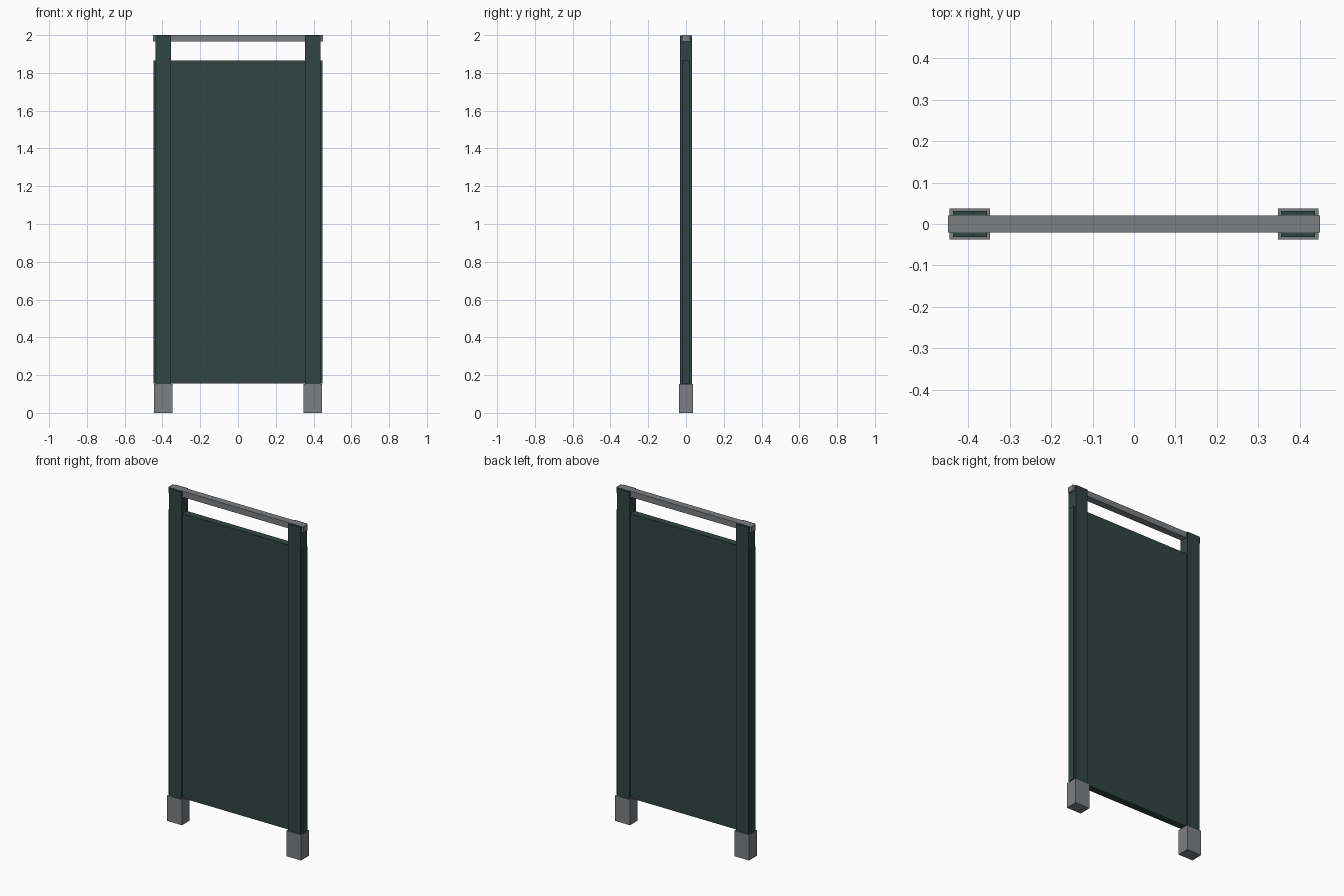
import bpy
import bmesh

if "Cube" in bpy.data.objects:
    bpy.data.objects.remove(bpy.data.objects["Cube"])


def material(name, rgb):
    m = bpy.data.materials.new(name)
    m.diffuse_color = (*rgb, 1.0)
    m.use_nodes = True
    m.node_tree.nodes["Principled BSDF"].inputs["Base Color"].default_value = m.diffuse_color
    return m


green = material("dark green", (0.030, 0.060, 0.053))
grey = material("metal grey", (0.200, 0.210, 0.220))


def box(name, x, y, z, mat):
    """Box from (min, max) ranges on each axis."""
    bm = bmesh.new()
    bmesh.ops.create_cube(bm, size=1.0)
    for v in bm.verts:
        v.co = [r[0] + (c + 0.5) * (r[1] - r[0]) for c, r in zip(v.co, (x, y, z))]
    mesh = bpy.data.meshes.new(name)
    bm.to_mesh(mesh)
    bm.free()
    mesh.materials.append(mat)
    obj = bpy.data.objects.new(name, mesh)
    bpy.context.collection.objects.link(obj)
    return obj


# Partition panel and top rail
box("panel", (-0.448, 0.448), (-0.021, 0.021), (0.155, 1.865), green)
box("top_rail", (-0.449, 0.449), (-0.021, 0.021), (1.965, 2.0), grey)

# Posts and feet on both sides
for side, s in (("left", -1), ("right", 1)):
    cx = 0.396 * s
    box(side + "_post", (cx - 0.041, cx + 0.041), (-0.031, 0.031), (0.15, 1.998), green)
    box(side + "_foot", (cx - 0.049, cx + 0.049), (-0.037, 0.037), (0.0, 0.153), grey)
